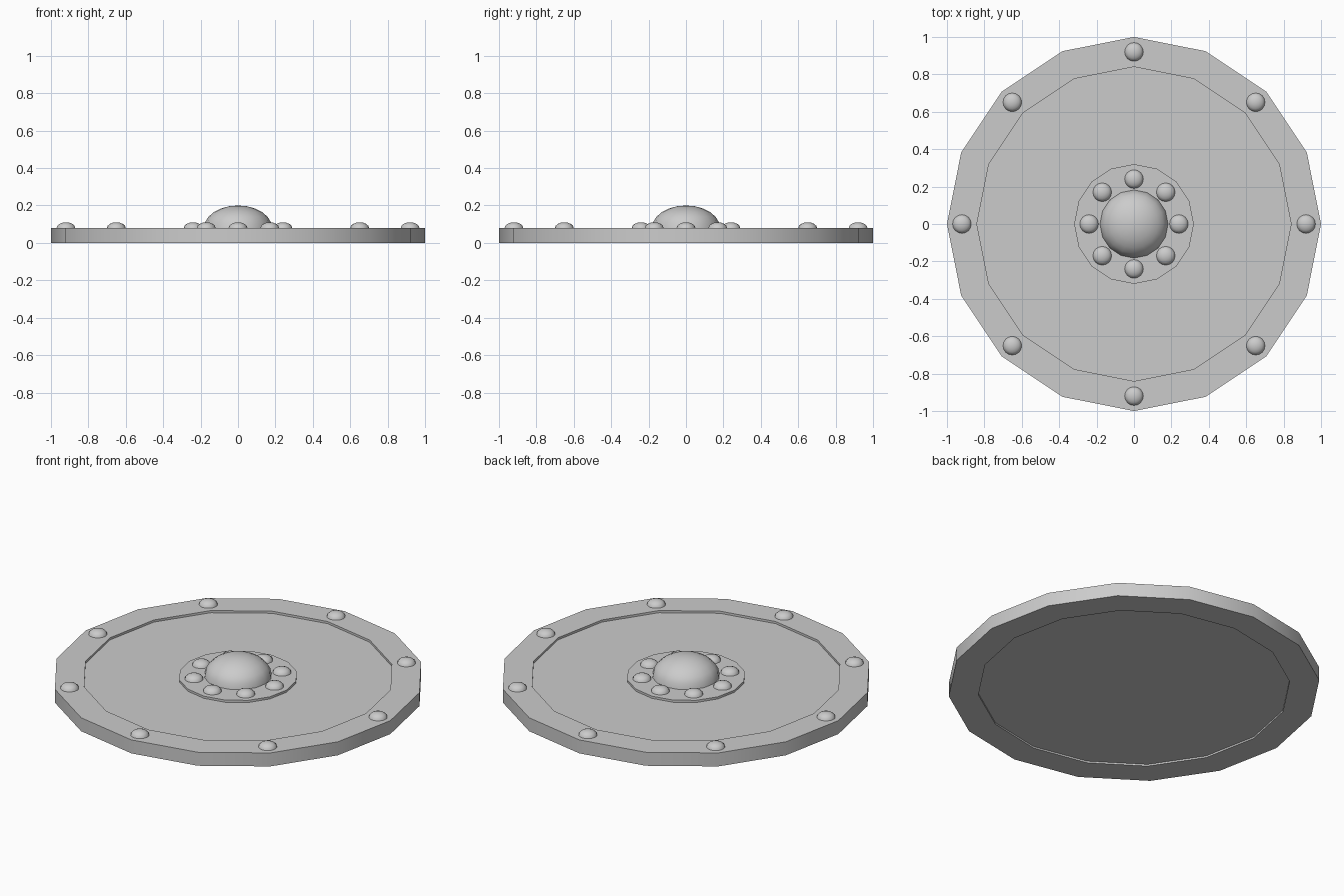
import bpy, bmesh
from math import pi, sin, cos, radians

if "Cube" in bpy.data.objects:
    bpy.data.objects.remove(bpy.data.objects["Cube"])

SIDES = 16


def finish(name, bm):
    bmesh.ops.remove_doubles(bm, verts=bm.verts, dist=1e-5)
    bmesh.ops.recalc_face_normals(bm, faces=bm.faces)
    mesh = bpy.data.meshes.new(name)
    bm.to_mesh(mesh)
    bm.free()
    obj = bpy.data.objects.new(name, mesh)
    bpy.context.collection.objects.link(obj)
    bpy.ops.object.select_all(action='DESELECT')
    obj.select_set(True)
    bpy.context.view_layer.objects.active = obj
    bpy.ops.object.shade_smooth_by_angle(angle=radians(35))
    return obj


def disc(name, radius, z0, z1):
    bm = bmesh.new()
    lower = [bm.verts.new((radius * cos(2 * pi * i / SIDES), radius * sin(2 * pi * i / SIDES), z0))
             for i in range(SIDES)]
    face = bm.faces.new(lower)
    top = bmesh.ops.extrude_face_region(bm, geom=[face], use_keep_orig=True)["geom"]
    bmesh.ops.translate(bm, vec=(0, 0, z1 - z0),
                        verts=[v for v in top if isinstance(v, bmesh.types.BMVert)])
    return finish(name, bm)


def ring(name, r_in, r_out, z0, z1):
    bm = bmesh.new()
    section = [(r_in, z0), (r_out, z0), (r_out, z1), (r_in, z1)]
    loops = [[bm.verts.new((r * cos(2 * pi * i / SIDES), r * sin(2 * pi * i / SIDES), z))
              for r, z in section] for i in range(SIDES)]
    for i in range(SIDES):
        a, b = loops[i], loops[(i + 1) % SIDES]
        for j in range(4):
            k = (j + 1) % 4
            bm.faces.new((a[j], b[j], b[k], a[k]))
    return finish(name, bm)


def dome(name, x, y, z, radius, height, segments, rings):
    bm = bmesh.new()
    bmesh.ops.create_uvsphere(bm, u_segments=segments, v_segments=rings, radius=1)
    # keep the upper half only
    bmesh.ops.bisect_plane(bm, geom=bm.verts[:] + bm.edges[:] + bm.faces[:], dist=1e-5,
                           plane_co=(0, 0, 0), plane_no=(0, 0, 1), clear_inner=True)
    bmesh.ops.scale(bm, vec=(radius, radius, height), verts=bm.verts)
    bmesh.ops.translate(bm, vec=(x, y, z), verts=bm.verts)
    return finish(name, bm)


# Outer rim, recessed shield board and raised centre plate
ring("outer_rim", 0.84, 1.0, 0.0, 0.08)
disc("shield_board", 0.845, 0.01, 0.067)
disc("centre_plate", 0.32, 0.05, 0.08)

# Central boss
dome("centre_boss", 0, 0, 0.08, 0.182, 0.12, 16, 12)

# Eight rivets on the rim and eight around the boss
for label, r in (("rim_rivet", 0.92), ("plate_rivet", 0.24)):
    for i in range(8):
        a = i * pi / 4
        dome(f"{label}_{i + 1}", r * cos(a), r * sin(a), 0.08, 0.05, 0.03, 16, 8)
